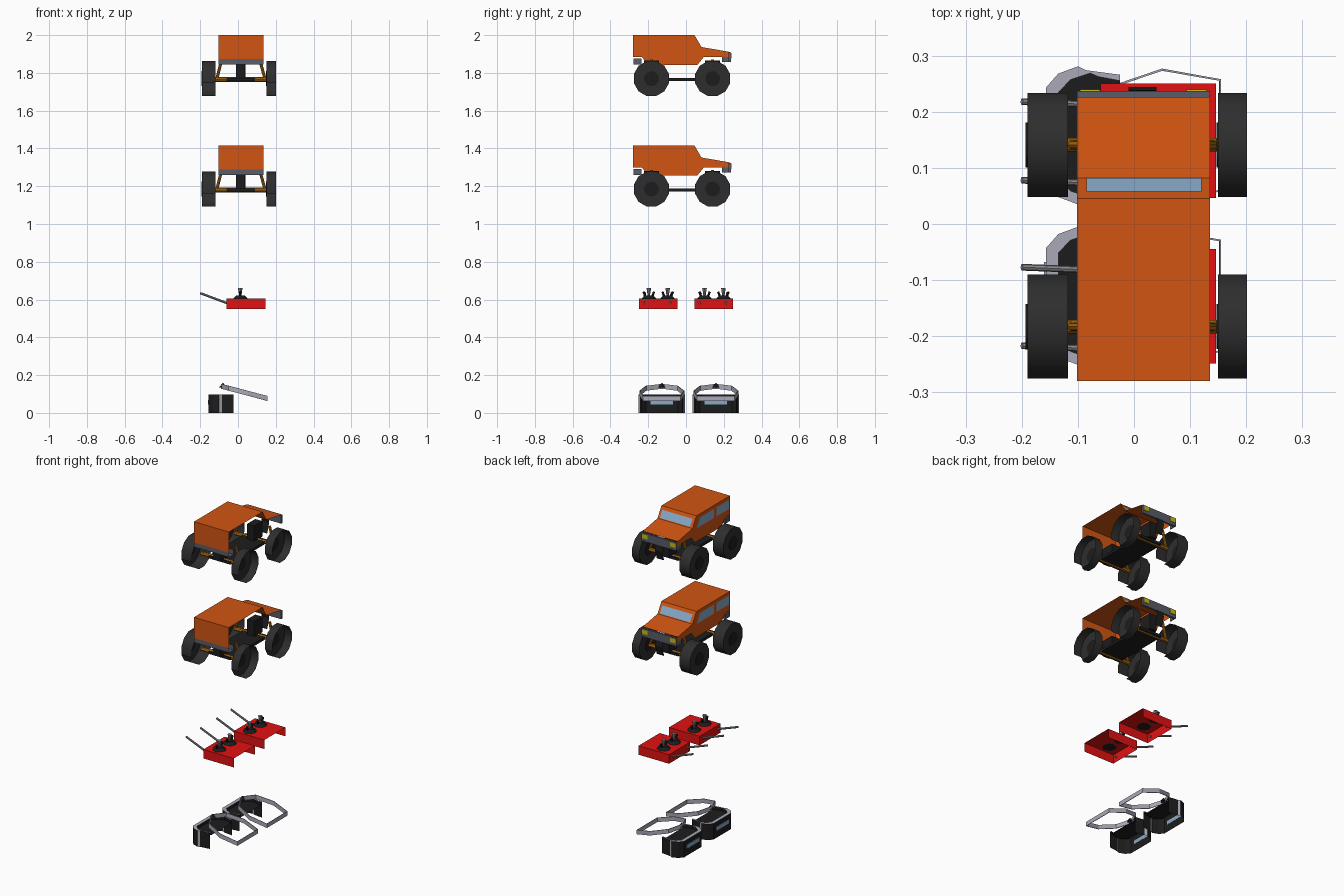
import bpy, bmesh, math
from mathutils import Vector

if "Cube" in bpy.data.objects:
    bpy.data.objects.remove(bpy.data.objects["Cube"], do_unlink=True)


def material(name, r, g, b):
    m = bpy.data.materials.new(name)
    m.diffuse_color = (r, g, b, 1)
    m.use_nodes = True
    m.node_tree.nodes["Principled BSDF"].inputs["Base Color"].default_value = (r, g, b, 1)
    return m


ORANGE = material("orange paint", .64, .09, .006)
RUBBER = material("tyre rubber", .027, .027, .027)
BLACK = material("black metal", .012, .012, .012)
SLATE = material("slate trim", .1, .11, .14)
GLASS = material("blue glass", .25, .4, .58)
YELLOW = material("yellow lamp", .6, .5, .01)
BRASS = material("brass metal", .45, .16, .008)
RED = material("red paint", .75, .006, .006)
STEEL = material("grey steel", .28, .28, .3)
PALE = material("pale grey", .4, .4, .48)


def mesh(name, verts, faces, mat, smooth=False):
    me = bpy.data.meshes.new(name)
    me.from_pydata([tuple(v) for v in verts], [], faces)
    me.materials.append(mat)
    ob = bpy.data.objects.new(name, me)
    bpy.context.collection.objects.link(ob)
    if smooth:
        bpy.ops.object.select_all(action='DESELECT')
        ob.select_set(True)
        bpy.context.view_layer.objects.active = ob
        bpy.ops.object.shade_smooth_by_angle(angle=math.radians(40))
    return ob


def box(name, x0, x1, y0, y1, z0, z1, mat, skip=()):
    """Box that can leave out faces named in skip."""
    v = [(x, y, z) for x in (x0, x1) for y in (y0, y1) for z in (z0, z1)]
    sides = {"-x": (0, 1, 3, 2), "+x": (4, 6, 7, 5), "-y": (0, 4, 5, 1),
             "+y": (2, 3, 7, 6), "-z": (0, 2, 6, 4), "+z": (1, 5, 7, 3)}
    return mesh(name, v, [f for k, f in sides.items() if k not in skip], mat)


def rod(name, a, b, r0, mat, r1=None, n=8):
    """Tapered round bar between two points."""
    a, b = Vector(a), Vector(b)
    bm = bmesh.new()
    bmesh.ops.create_cone(bm, cap_ends=True, segments=n, radius1=r0,
                          radius2=r0 if r1 is None else r1, depth=(b - a).length)
    q = (b - a).to_track_quat('Z', 'Y')
    for v in bm.verts:
        v.co = q @ v.co + (a + b) / 2
    me = bpy.data.meshes.new(name)
    bm.to_mesh(me)
    bm.free()
    me.materials.append(mat)
    ob = bpy.data.objects.new(name, me)
    bpy.context.collection.objects.link(ob)
    return ob


def strip(name, path, x0, x1, mat):
    """Sheet that follows a (y, z) path across x."""
    v = [(x, y, z) for y, z in path for x in (x0, x1)]
    return mesh(name, v, [(2 * i, 2 * i + 1, 2 * i + 3, 2 * i + 2)
                          for i in range(len(path) - 1)], mat)


def side(name, path, x, mat):
    """Flat side panel from a (y, z) outline."""
    return mesh(name, [(x, y, z) for y, z in path], [tuple(range(len(path)))], mat)


def wheel(name, x0, x1, y, z, r=.096, n=12):
    """Tyre closed on its -x side, open on the other and underneath at the back."""
    ring = [((i + .5) * math.tau / n) for i in range(n)]
    v = [(x, y + r * math.cos(a), z + r * math.sin(a)) for x in (x0, x1) for a in ring]
    faces = [tuple(range(n))]
    for i in range(n):
        a = (i + 1) * math.tau / n
        if math.cos(a) + math.sin(a) > -1.3:
            faces.append((i, (i + 1) % n, n + (i + 1) % n, n + i))
    mesh(name, v, faces, RUBBER, True)
    rod(name + "_hub", (x0 - .003, y, z), (x0 + .003, y, z), .04, BLACK, n=n)


def truck(tag, dz):
    L, R = -.102, .135
    t = lambda pts: [(y, z + dz) for y, z in pts]
    # Open body shell: roof sheet and one side panel
    top = [(-.28, 1.873), (-.28, 2), (.045, 2), (.082, 1.937), (.226, 1.912)]
    strip(tag + "_roof_and_hood", t(top), L, R, ORANGE)
    low = [(.235, 1.908), (.235, 1.88), (.19, 1.885), (.095, 1.885), (.06, 1.842),
           (-.195, 1.842), (-.235, 1.884), (-.28, 1.884)]
    side(tag + "_side_panel", t(top[1:] + low), L, ORANGE)
    # Glass plates
    slope = lambda k: (.047 + .037 * k, 2.002 - .063 * k)
    strip(tag + "_windscreen", t([slope(.3), slope(.95)]), -.085, .12, GLASS)
    side(tag + "_door_window", t([(.045, 1.925), (.015, 1.98), (-.12, 1.98), (-.12, 1.925)]),
         L - .003, GLASS)
    side(tag + "_rear_window", t([(-.145, 1.925), (-.145, 1.98), (-.265, 1.98), (-.265, 1.925)]),
         L - .003, GLASS)
    # Bumpers, lamps and front guard
    box(tag + "_front_bumper", L, R, .225, .237, 1.858 + dz, 1.909 + dz, SLATE)
    box(tag + "_front_corner", L, L + .004, .19, .23, 1.858 + dz, 1.885 + dz, SLATE)
    box(tag + "_rear_bumper", L, R, -.279, -.235, 1.845 + dz, 1.875 + dz, SLATE, ("+x", "+z"))
    for x in (L + .006, R - .041):
        box(tag + "_headlamp", x, x + .035, .236, .24, 1.877 + dz, 1.904 + dz, YELLOW)
    strip(tag + "_front_guard", t([(.238, 1.862), (.244, 1.83), (.225, 1.772)]), -.01, .04, BLACK)
    # Underframe, axles, struts and wheels
    box(tag + "_underframe", -.06, .09, -.2, .16, 1.757 + dz, 1.773 + dz, BLACK)
    for end, y in (("rear", -.183), ("front", .141)):
        name = tag + "_" + end
        box(name + "_mount", -.01, .038, y - .04, y + .04, 1.77 + dz, 1.865 + dz, BLACK)
        rod(name + "_axle", (-.12, y, 1.765 + dz), (.152, y, 1.765 + dz), .012, BRASS)
        for x0, x1 in ((-.087, -.112), (.115, .143)):
            rod(name + "_strut", (x0, y, 1.87 + dz), (x1, y, 1.767 + dz), .008, BRASS)
        wheel(name + "_wheel_right", -.19, -.118, y, 1.77 + dz)
        wheel(name + "_wheel_left", .15, .201, y, 1.77 + dz)


def tray(tag, c):
    # Red cover, open below and on one side
    box(tag + "_cover", -.06, .146, c - .102, c + .102, .55, .605, RED, ("+x", "-z"))
    for s in (-1, 1):
        y = c + s * .05
        rod(tag + "_knob_base", (.012, y, .604), (.012, y, .622), .04, BLACK, .022)
        rod(tag + "_knob", (.012, y, .62), (.012, y, .66), .006, STEEL, .012)
        for k in (-1, 1):
            rod(tag + "_clip", (.012, y + k * .018, .615), (.012, y + k * .028, .642), .006, BLACK)
        rod(tag + "_lever", (-.05, c + s * .07 - .006, .578), (-.2, c + s * .07, .634), .006, STEEL)


def booth(tag, c):
    # Curved black shell with a pale rim and lower black top
    half = [(-.025, .108), (-.085, .116), (-.1, .123), (-.135, .11), (-.157, .085)]
    plan = half + [(x, -y) for x, y in reversed(half)]
    inner = [(min(x + .022, -.025), y * .9) for x, y in plan]
    n = len(plan)
    quads = [(i, i + 1, n + i + 1, n + i) for i in range(n - 1)]
    level = lambda pts, z: [(x, c + y, z) for x, y in pts]
    shell = mesh(tag + "_shell", level(plan, 0) + level(plan, .098), quads, BLACK)
    shell.data.materials.append(PALE)
    for p in shell.data.polygons:
        if -.096 < p.center.x < -.09:
            p.material_index = 1
    mesh(tag + "_rim", level(plan, .098) + level(inner, .098), quads, PALE)
    mesh(tag + "_lining", level(inner, .098) + level(inner, .08), quads, BLACK)
    mesh(tag + "_top", level(inner, .08), [tuple(range(n))], BLACK)
    box(tag + "_panel", -.16, -.156, c - .06, c + .06, .045, .068, GLASS)
    # Tilted hoop made of a thin band
    arc = [(.155, .1), (.05, .119), (-.05, .085), (-.09, 0)]
    loop = arc + [(x, -y) for x, y in reversed(arc[:-1])]
    m = len(loop)
    z = lambda x: .107 - .26 * (x - .04)
    v = [(x, c + y, z(x) + h) for h in (-.013, .013) for x, y in loop]
    hoop = mesh(tag + "_hoop", v, [(i, (i + 1) % m, m + (i + 1) % m, m + i) for i in range(m)], PALE)
    band = hoop.modifiers.new("thickness", 'SOLIDIFY')
    band.thickness = .004
    rod(tag + "_hoop_tip", (-.08, c, .135), (-.08, c, .158), .02, BLACK, .002, 4)


truck("upper_truck", 0)
truck("lower_truck", -.585)
for label, mid in (("rear", -.147), ("front", .148)):
    tray(label + "_tray", mid)
for label, mid in (("rear", -.128), ("front", .158)):
    booth(label + "_booth", mid)
